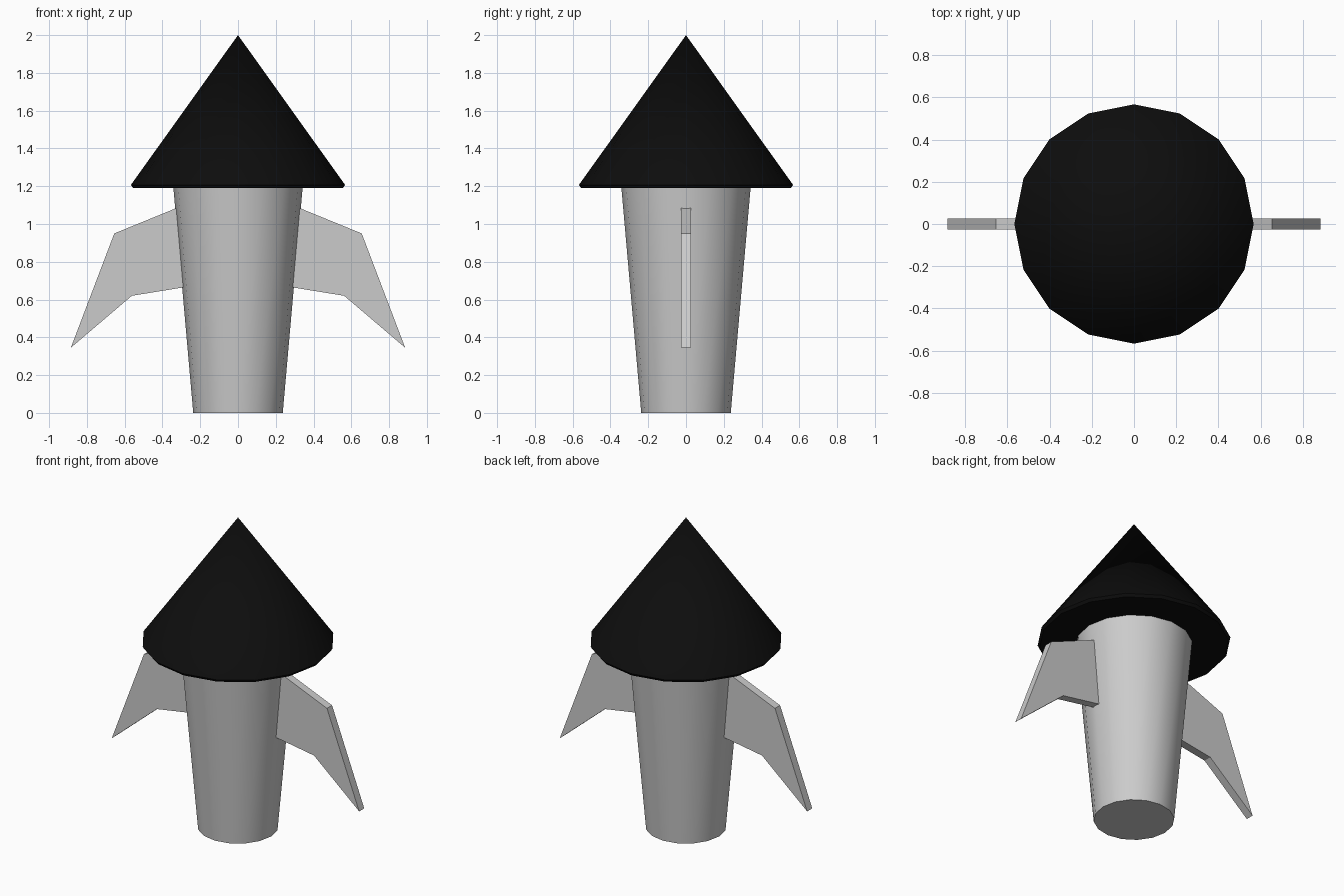
import bpy, bmesh, math

if "Cube" in bpy.data.objects:
    bpy.data.objects.remove(bpy.data.objects["Cube"])

SIDES = 16


def new_object(name, bm):
    bmesh.ops.recalc_face_normals(bm, faces=bm.faces)
    mesh = bpy.data.meshes.new(name)
    bm.to_mesh(mesh)
    bm.free()
    obj = bpy.data.objects.new(name, mesh)
    bpy.context.collection.objects.link(obj)
    return obj


def lathe(name, profile):
    """Spin a (radius, z) profile that starts and ends on the axis."""
    bm = bmesh.new()
    verts = [bm.verts.new((r, 0, z)) for r, z in profile]
    edges = [bm.edges.new(pair) for pair in zip(verts, verts[1:])]
    bmesh.ops.spin(bm, geom=verts + edges, cent=(0, 0, 0), axis=(0, 0, 1),
                   angle=2 * math.pi, steps=SIDES, use_duplicate=False)
    bmesh.ops.remove_doubles(bm, verts=bm.verts, dist=1e-4)
    obj = new_object(name, bm)
    bpy.ops.object.select_all(action='DESELECT')
    obj.select_set(True)
    bpy.context.view_layer.objects.active = obj
    bpy.ops.object.shade_smooth_by_angle(angle=math.radians(30))
    return obj


# Tapered body
lathe("body", [(0, 0), (0.237, 0), (0.342, 1.19), (0, 1.19)])

# Black nose cone with a small chamfered rim
nose = lathe("nose_cone", [(0, 1.19), (0.555, 1.19), (0.567, 1.207), (0, 2.0)])
black = bpy.data.materials.new("black")
black.diffuse_color = (0.004, 0.004, 0.004, 1)
black.use_nodes = True
black.node_tree.nodes["Principled BSDF"].inputs["Base Color"].default_value = black.diffuse_color
nose.data.materials.append(black)

# Swept fins, mirrored left and right
outline = [(0.325, 1.085), (0.655, 0.95), (0.885, 0.345), (0.562, 0.62), (0.285, 0.665)]
bm = bmesh.new()
face = bm.faces.new([bm.verts.new((x, -0.026, z)) for x, z in outline])
ext = bmesh.ops.extrude_face_region(bm, geom=[face])
moved = [g for g in ext["geom"] if isinstance(g, bmesh.types.BMVert)]
bmesh.ops.translate(bm, verts=moved, vec=(0, 0.052, 0))
fins = new_object("fins", bm)
fins.modifiers.new("mirror", 'MIRROR').use_axis[0] = True
